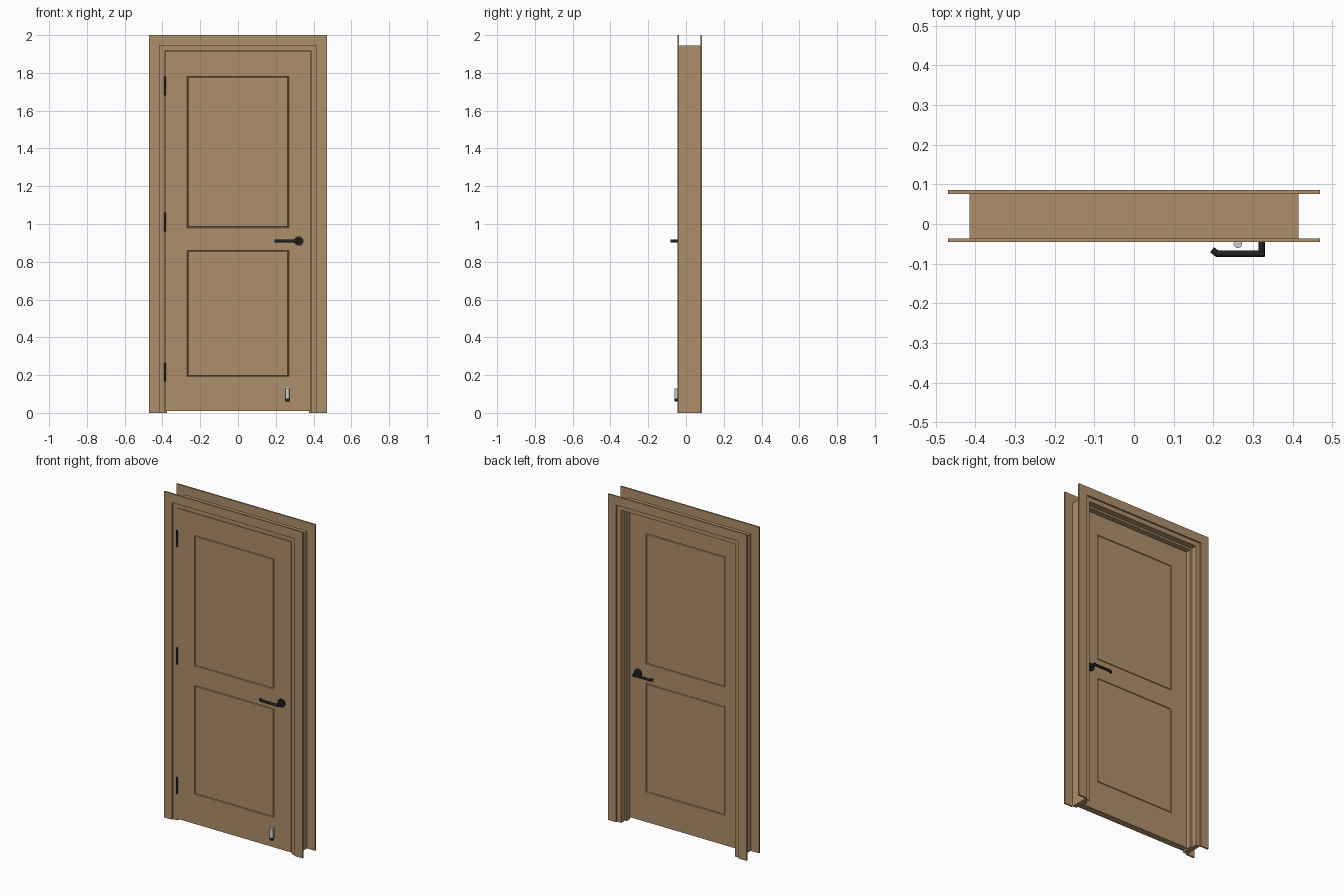
import bpy, bmesh, math
from mathutils import Vector, Matrix

cube = bpy.data.objects.get("Cube")
if cube:
    bpy.data.objects.remove(cube, do_unlink=True)


def material(name, rgb):
    m = bpy.data.materials.new(name)
    m.use_nodes = True
    m.diffuse_color = (*rgb, 1)
    m.node_tree.nodes["Principled BSDF"].inputs["Base Color"].default_value = (*rgb, 1)
    return m


WOOD = material("oak_wood", (0.43, 0.275, 0.142))
BLACK = material("black_metal", (0.015, 0.015, 0.016))
STEEL = material("pale_steel", (0.62, 0.63, 0.65))


def finish(name, bm, mat, smooth=False):
    bmesh.ops.recalc_face_normals(bm, faces=bm.faces)
    mesh = bpy.data.meshes.new(name)
    bm.to_mesh(mesh)
    bm.free()
    mesh.materials.append(mat)
    ob = bpy.data.objects.new(name, mesh)
    bpy.context.collection.objects.link(ob)
    if smooth:
        bpy.ops.object.select_all(action="DESELECT")
        ob.select_set(True)
        bpy.context.view_layer.objects.active = ob
        bpy.ops.object.shade_smooth_by_angle(angle=math.radians(35))
    return ob


def box_mesh(lo, hi):
    bm = bmesh.new()
    lo, hi = Vector(lo), Vector(hi)
    bmesh.ops.create_cube(bm, size=1)
    for v in bm.verts:
        v.co = (lo + hi) / 2 + v.co * (hi - lo)
    return bm


def box(name, lo, hi, mat, bevel=0):
    bm = box_mesh(lo, hi)
    if bevel:
        bmesh.ops.bevel(bm, geom=bm.edges[:], offset=bevel, segments=2, affect="EDGES", profile=0.5)
    return finish(name, bm, mat, bevel > 0)


def cylinder(name, start, end, radius, mat, sides=24, radius_end=None):
    start, end = Vector(start), Vector(end)
    axis = end - start
    turn = axis.to_track_quat("Z", "Y").to_matrix().to_4x4()
    bm = bmesh.new()
    bmesh.ops.create_cone(bm, cap_ends=True, segments=sides, radius1=radius,
                          radius2=radius if radius_end is None else radius_end, depth=axis.length,
                          matrix=Matrix.Translation((start + end) / 2) @ turn)
    return finish(name, bm, mat, True)


def prism(name, outline, y0, y1, mat):
    """Extrude an outline in x and z between two depths."""
    bm = bmesh.new()
    face = bm.faces.new([bm.verts.new((x, y0, z)) for x, z in outline])
    new = bmesh.ops.extrude_face_region(bm, geom=[face])["geom"]
    for v in new:
        if isinstance(v, bmesh.types.BMVert):
            v.co.y = y1
    return finish(name, bm, mat)


OUT, IN, OPEN = 0.47, 0.415, 0.387       # casing outer, casing inner, clear opening
TOP, HEAD, CLEAR = 2.0, 1.946, 1.918
FRONT, BACK = -0.036, 0.076              # jamb depth
DOOR_F, DOOR_B = -0.036, 0.004           # door faces

# Mitred casings on both faces of the wall
for side, y0, y1 in (("front", FRONT - 0.01, FRONT), ("back", BACK, BACK + 0.01)):
    for hand, s in (("left", 1), ("right", -1)):
        prism(f"{side}_casing_{hand}",
              [(s * OUT, 0), (s * OUT, TOP), (s * IN, HEAD), (s * IN, 0)], y0, y1, WOOD)
    prism(f"{side}_casing_head", [(-OUT, TOP), (OUT, TOP), (IN, HEAD), (-IN, HEAD)], y0, y1, WOOD)

# Jambs, head and door stops behind the door leaf
STOP = 0.012
for hand, s in (("left", 1), ("right", -1)):
    a, b = sorted((s * OPEN, s * IN))
    box(f"jamb_{hand}", (a, FRONT, 0), (b, BACK, HEAD), WOOD)
    a, b = sorted((s * (OPEN - STOP), s * OPEN))
    box(f"stop_strip_{hand}", (a, DOOR_B + 0.002, 0), (b, DOOR_B + 0.035, CLEAR), WOOD)
box("jamb_head", (-OPEN, FRONT, CLEAR), (OPEN, BACK, HEAD), WOOD)
box("stop_strip_head", (STOP - OPEN, DOOR_B + 0.002, CLEAR - STOP),
    (OPEN - STOP, DOOR_B + 0.035, CLEAR), WOOD)

# Door leaf with two grooved panels on each face
PANEL_X = 0.269
PANEL_Z = [(0.193, 0.86), (0.98, 1.78)]
bm = box_mesh((0.003 - OPEN, DOOR_F, 0.01), (OPEN - 0.003, DOOR_B, CLEAR - 0.003))
cuts = [((s * PANEL_X, 0, 0), (1, 0, 0)) for s in (-1, 1)]
cuts += [((0, 0, z), (0, 0, 1)) for pair in PANEL_Z for z in pair]
for co, no in cuts:
    bmesh.ops.bisect_plane(bm, geom=bm.verts[:] + bm.edges[:] + bm.faces[:], plane_co=co, plane_no=no)
bm.normal_update()
panels = []
for f in bm.faces:
    c = f.calc_center_median()
    if abs(f.normal.y) > 0.9 and abs(c.x) < PANEL_X and any(a < c.z < b for a, b in PANEL_Z):
        panels.append(f)
for depth in (-0.004, 0.004):
    bmesh.ops.inset_individual(bm, faces=panels, thickness=0.004, depth=depth)
finish("door_leaf", bm, WOOD)

# Hinge knuckles
for i, z in enumerate((0.215, 1.01, 1.73)):
    cylinder(f"hinge_{i + 1}", (-0.386, FRONT - 0.003, z - 0.05), (-0.386, FRONT - 0.003, z + 0.05),
             0.006, BLACK, 16)

# Lever handles on both faces
HX, HZ = 0.322, 0.91
for side, face, d in (("front", DOOR_F, -1), ("back", DOOR_B, 1)):
    cylinder(f"{side}_handle_rose", (HX, face, HZ), (HX, face + d * 0.007, HZ), 0.025, BLACK, 32)
    cylinder(f"{side}_handle_neck", (HX, face, HZ), (HX, face + d * 0.046, HZ), 0.008, BLACK)
    arm = face + d * 0.039
    cylinder(f"{side}_handle_lever", (HX + 0.007, arm, HZ), (0.206, arm, HZ), 0.008, BLACK)
    cylinder(f"{side}_handle_tip", (0.21, arm, HZ), (0.197, arm - d * 0.01, HZ), 0.008, BLACK)

# Small floor stop fixed to the foot of the door
SX = 0.262
box("floor_stop_plate", (SX - 0.011, DOOR_F - 0.008, 0.072), (SX + 0.011, DOOR_F, 0.134), STEEL, 0.002)
cylinder("floor_stop_body", (SX, DOOR_F - 0.014, 0.075), (SX, DOOR_F - 0.014, 0.13), 0.0105, STEEL)
cylinder("floor_stop_foot", (SX, DOOR_F - 0.014, 0.06), (SX, DOOR_F - 0.014, 0.076), 0.0105, BLACK)
